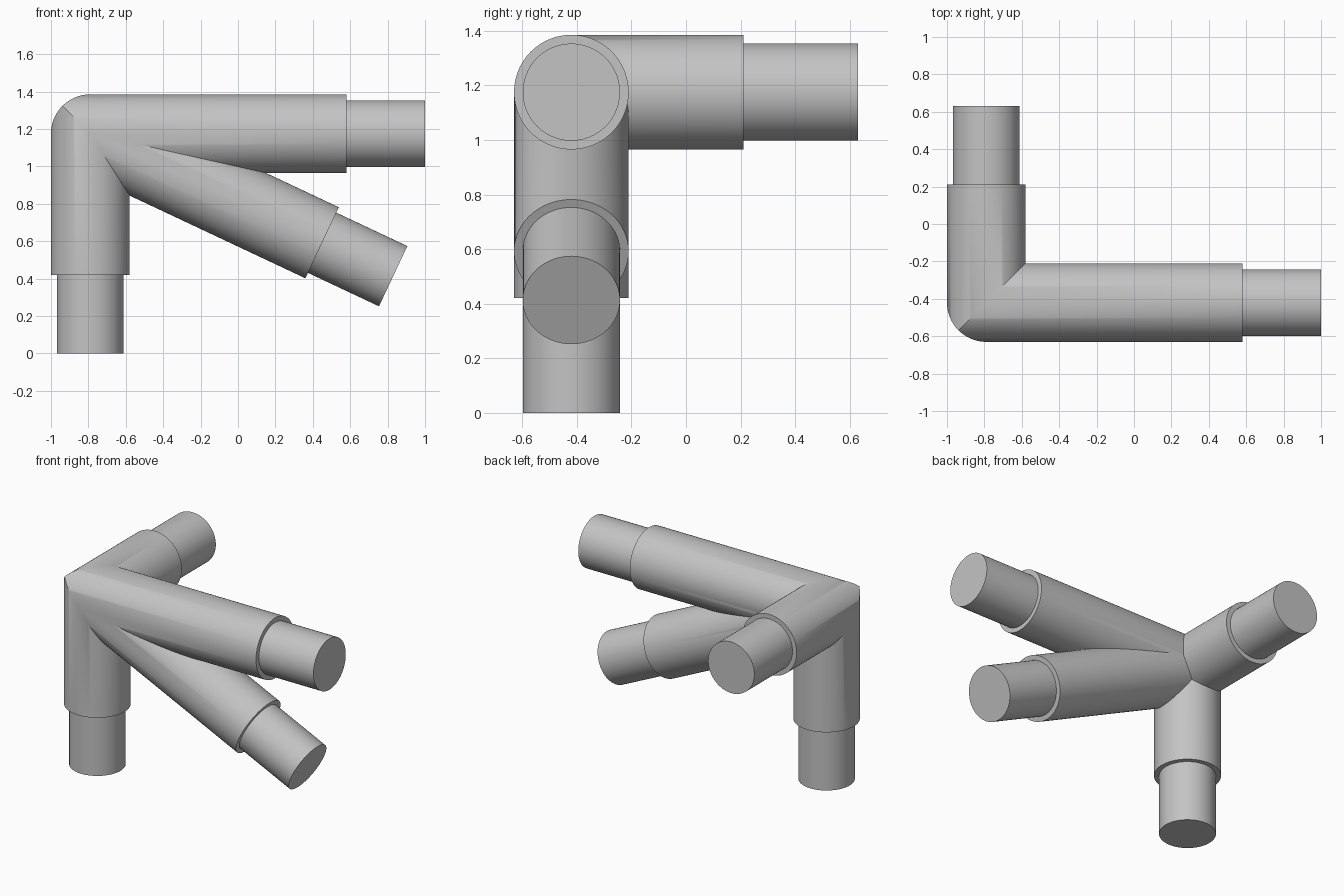
import bpy, bmesh, math
from mathutils import Vector, Matrix

cube = bpy.data.objects.get("Cube")
if cube:
    bpy.data.objects.remove(cube, do_unlink=True)

SEGMENTS = 96
SLEEVE_RADIUS, PEG_RADIUS, PEG_LENGTH = 0.21, 0.178, 0.42
CENTRE = Vector((-0.79, -0.42, 1.175))
TILT = math.radians(25.2)

# name, direction from the corner, sleeve length
ARMS = [
    ("side", Vector((1, 0, 0)), 1.37),
    ("back", Vector((0, 1, 0)), 0.63),
    ("lower", Vector((0, 0, -1)), 0.755),
    ("brace", Vector((math.cos(TILT), 0, -math.sin(TILT))), 1.37),
]

grey = bpy.data.materials.new("light_grey")
grey.use_nodes = True
colour = (0.55, 0.55, 0.55, 1)
grey.diffuse_color = colour
grey.node_tree.nodes["Principled BSDF"].inputs["Base Color"].default_value = colour


def add_cylinder(bm, direction, radius, start, end):
    """Cylinder along a direction; rims line up between arms so they weld."""
    side = Vector((0, 1, 0)) if abs(direction.y) < 0.5 else Vector((1, 0, 0))
    up = direction.cross(side)
    frame = Matrix((side, up, direction)).transposed().to_4x4()
    frame.translation = direction * (start + end) / 2
    bmesh.ops.create_cone(bm, cap_ends=True, segments=SEGMENTS, radius1=radius,
                          radius2=radius, depth=end - start, matrix=frame)


def finish(bm, name):
    bmesh.ops.recalc_face_normals(bm, faces=bm.faces)
    mesh = bpy.data.meshes.new(name)
    bm.to_mesh(mesh)
    bm.free()
    mesh.materials.append(grey)
    obj = bpy.data.objects.new(name, mesh)
    obj.location = CENTRE
    bpy.context.collection.objects.link(obj)
    bpy.ops.object.select_all(action="DESELECT")
    obj.select_set(True)
    bpy.context.view_layer.objects.active = obj
    bpy.ops.object.shade_smooth_by_angle(angle=math.radians(30))


# Sleeves, each mitred against the others on their bisecting planes
joint = bmesh.new()
for name, direction, length in ARMS:
    arm = bmesh.new()
    add_cylinder(arm, direction, SLEEVE_RADIUS, -0.3, length)
    for other_name, other, other_length in ARMS:
        if other_name != name:
            bmesh.ops.bisect_plane(
                arm, geom=arm.verts[:] + arm.edges[:] + arm.faces[:], dist=1e-5,
                plane_co=(0, 0, 0), plane_no=(direction - other).normalized(),
                clear_inner=True)
    piece = bpy.data.meshes.new("sleeve_piece")
    arm.to_mesh(piece)
    arm.free()
    joint.from_mesh(piece)
    bpy.data.meshes.remove(piece)
bmesh.ops.remove_doubles(joint, verts=joint.verts, dist=0.001)
finish(joint, "corner_joint")

# Narrower pegs on the sleeve ends
for name, direction, length in ARMS:
    peg = bmesh.new()
    add_cylinder(peg, direction, PEG_RADIUS, length - 0.03, length + PEG_LENGTH)
    finish(peg, name + "_peg")
